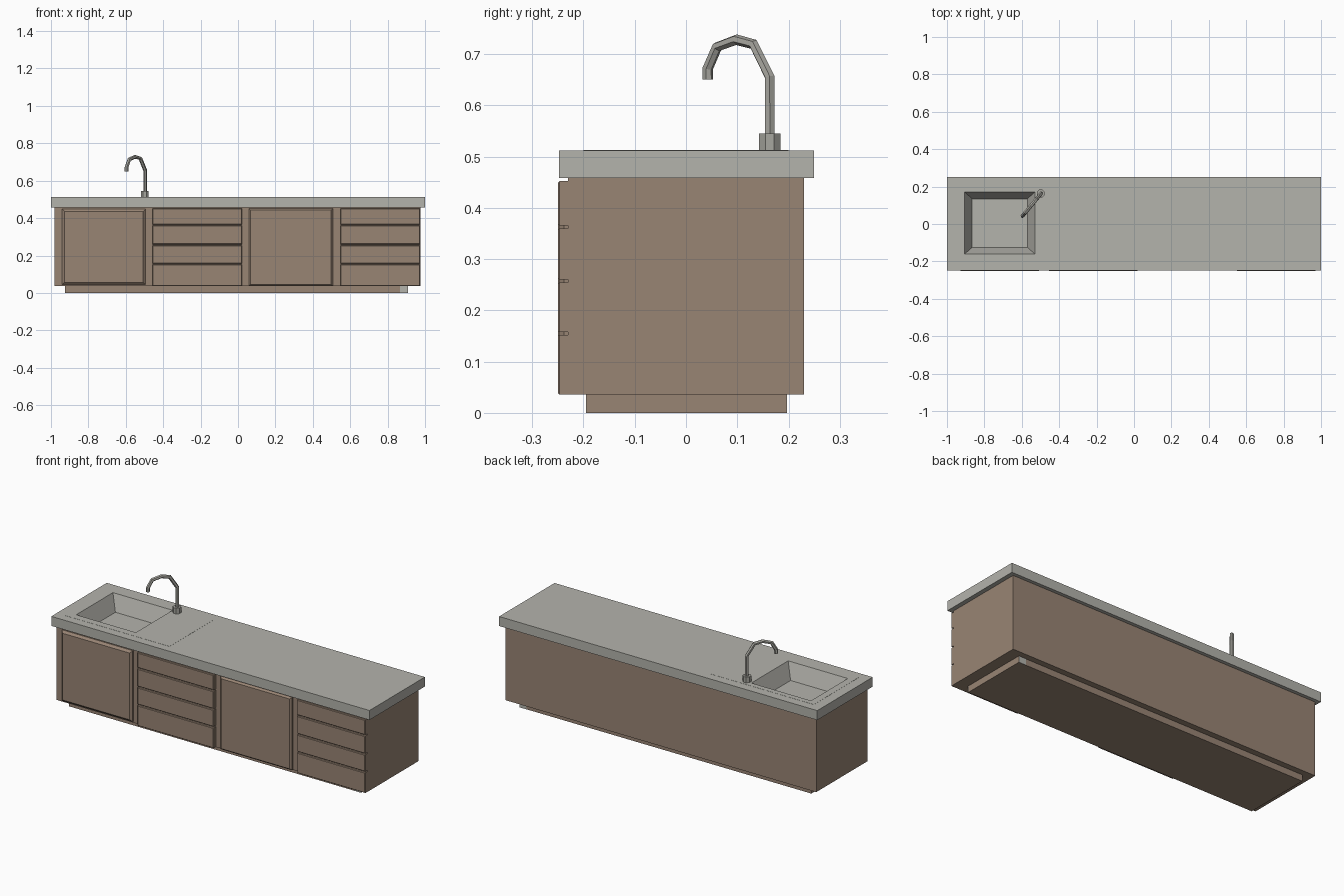
import bpy, bmesh, math

if "Cube" in bpy.data.objects:
    bpy.data.objects.remove(bpy.data.objects["Cube"])


def material(name, rgb):
    m = bpy.data.materials.new(name)
    m.diffuse_color = (*rgb, 1)
    m.use_nodes = True
    m.node_tree.nodes["Principled BSDF"].inputs["Base Color"].default_value = m.diffuse_color
    return m


WOOD = material("brown wood", (0.315, 0.232, 0.174))
STONE = material("grey stone", (0.456, 0.451, 0.413))
METAL = material("tap metal", (0.39, 0.385, 0.35))


def finish(bm, name, mat):
    bmesh.ops.recalc_face_normals(bm, faces=bm.faces)
    me = bpy.data.meshes.new(name)
    bm.to_mesh(me)
    bm.free()
    me.materials.append(mat)
    ob = bpy.data.objects.new(name, me)
    bpy.context.collection.objects.link(ob)
    return ob


def loft(name, loops, mat, cap_start=True, cap_end=True):
    """Join matching point loops with quads."""
    bm = bmesh.new()
    rings = [[bm.verts.new(p) for p in loop] for loop in loops]
    for a, b in zip(rings, rings[1:]):
        n = len(a)
        for i in range(n):
            bm.faces.new((a[i], a[(i + 1) % n], b[(i + 1) % n], b[i]))
    if cap_start:
        bm.faces.new(rings[0])
    if cap_end:
        bm.faces.new(rings[-1])
    return finish(bm, name, mat)


def rect(x0, x1, y0, y1, z):
    return [(x0, y0, z), (x1, y0, z), (x1, y1, z), (x0, y1, z)]


def box(name, x0, x1, y0, y1, z0, z1, mat, top=True):
    return loft(name, [rect(x0, x1, y0, y1, z0), rect(x0, x1, y0, y1, z1)], mat, cap_end=top)


def front_panel(name, x0, x1, z0, z1, y, inset, lip):
    """Panel with straight edges and a chamfered front."""
    def upright(d, yy):
        return [(x0 + d, yy, z0 + d), (x1 - d, yy, z0 + d), (x1 - d, yy, z1 - d), (x0 + d, yy, z1 - d)]
    loft(name, [upright(0, -0.228), upright(0, lip), upright(inset, y)], WOOD)


# Carcass (open under the worktop) and plinth
box("carcass", -0.98, 0.975, -0.23, 0.23, 0.036, 0.46, WOOD, top=False)
box("plinth", -0.925, 0.91, -0.194, 0.196, 0, 0.037, WOOD)
for side, y in (("front", -0.195), ("back", 0.196)):
    box("plinth_end_" + side, 0.865, 0.91, y, y + 0.001, 0, 0.036, STONE)

# Worktop with thin raised sink surround and tapered basin
loft("worktop_with_sink", [
    rect(-0.97, 0.965, -0.22, 0.22, 0.458),
    rect(-1, 1, -0.248, 0.25, 0.458),
    rect(-1, 1, -0.248, 0.25, 0.512),
    rect(-0.944, -0.29, -0.2, 0.2, 0.512),
    rect(-0.944, -0.29, -0.2, 0.2, 0.5127),
    rect(-0.905, -0.53, -0.16, 0.17, 0.5127),
    rect(-0.865, -0.57, -0.125, 0.135, 0.425)], STONE, cap_start=False)

# Doors
front_panel("door_left", -0.94, -0.495, 0.045, 0.448, -0.25, 0.012, -0.238)
front_panel("door_right", 0.058, 0.507, 0.037, 0.452, -0.248, 0.009, -0.238)

# Two stacks of four drawers
levels = [0.036, 0.152, 0.254, 0.36, 0.452]
for stack, x0, x1 in (("middle", -0.458, 0.022), ("right", 0.547, 0.974)):
    for i in range(4):
        front_panel(f"drawer_{stack}_{i + 1}", x0, x1, levels[i] + (0.006 if i else 0),
                    levels[i + 1], -0.25, 0.003, -0.247)

# Tap base
TX, TY = -0.498, 0.1635
loft("tap_base", [[(TX + 0.0225 * math.cos((k + 0.5) * math.pi / 4),
                    TY + 0.0225 * math.sin((k + 0.5) * math.pi / 4), z) for k in range(8)]
                  for z in (0.51, 0.545)], METAL)

# Swan-neck spout: low-poly tube, turned diagonally over the basin
path = [(0, 0.54), (0, 0.655), (0.26, 0.719), (0.54, 0.728), (0.85, 0.714), (1, 0.672), (1, 0.65)]
curve = bpy.data.curves.new("tap_spout", 'CURVE')
curve.dimensions = '3D'
curve.bevel_depth = 0.0105
curve.bevel_resolution = 1
curve.use_fill_caps = True
spline = curve.splines.new('POLY')
spline.points.add(len(path) - 1)
for p, (t, z) in zip(spline.points, path):
    p.co = (TX + 0.002 - 0.1 * t, TY - 0.121 * t, z, 1)
spout = bpy.data.objects.new("tap_spout", curve)
bpy.context.collection.objects.link(spout)
curve.materials.append(METAL)
bpy.context.view_layer.objects.active = spout
spout.select_set(True)
bpy.ops.object.convert(target='MESH')
for f in bpy.context.object.data.polygons:
    f.use_smooth = False
